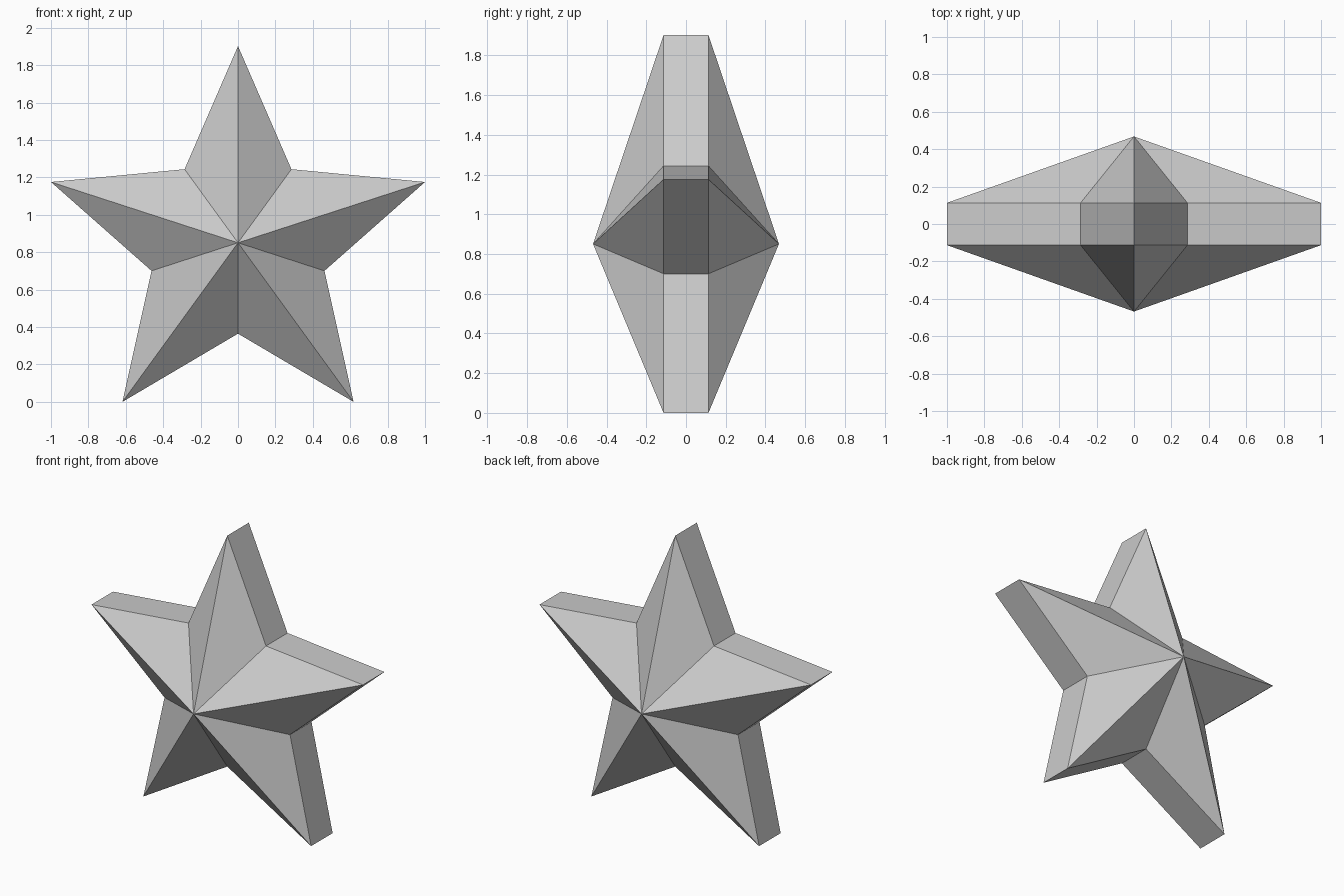
import bpy, bmesh, math

if "Cube" in bpy.data.objects:
    bpy.data.objects.remove(bpy.data.objects["Cube"])

POINTS = 5
R_OUT = 1 / math.cos(math.radians(18))   # tip radius, gives a 2 unit span
R_IN = 0.486                             # notch radius
RIM = 0.113                              # half thickness of the rim
PEAK = 0.468                             # half depth at the centre
CZ = R_OUT * math.cos(math.radians(36))  # lower tips rest on the floor

grey = bpy.data.materials.new("light grey")
grey.diffuse_color = (0.6, 0.6, 0.6, 1)
grey.use_nodes = True
grey.node_tree.nodes["Principled BSDF"].inputs["Base Color"].default_value = grey.diffuse_color

bm = bmesh.new()


def star_ring(y):
    """Alternating tips and notches, starting at the top tip."""
    ring = []
    for i in range(2 * POINTS):
        r = R_IN if i % 2 else R_OUT
        a = math.pi * i / POINTS
        ring.append(bm.verts.new((r * math.sin(a), y, CZ + r * math.cos(a))))
    return ring


# Rim outlines and the two centre peaks
front, back = star_ring(-RIM), star_ring(RIM)
front_peak = bm.verts.new((0, -PEAK, CZ))
back_peak = bm.verts.new((0, PEAK, CZ))

# Faceted front and back, joined by a straight rim
for i in range(2 * POINTS):
    j = (i + 1) % (2 * POINTS)
    bm.faces.new((front_peak, front[i], front[j]))
    bm.faces.new((back_peak, back[j], back[i]))
    bm.faces.new((front[i], back[i], back[j], front[j]))
bmesh.ops.recalc_face_normals(bm, faces=bm.faces[:])

mesh = bpy.data.meshes.new("star")
bm.to_mesh(mesh)
bm.free()
mesh.materials.append(grey)
star = bpy.data.objects.new("star", mesh)
bpy.context.collection.objects.link(star)
